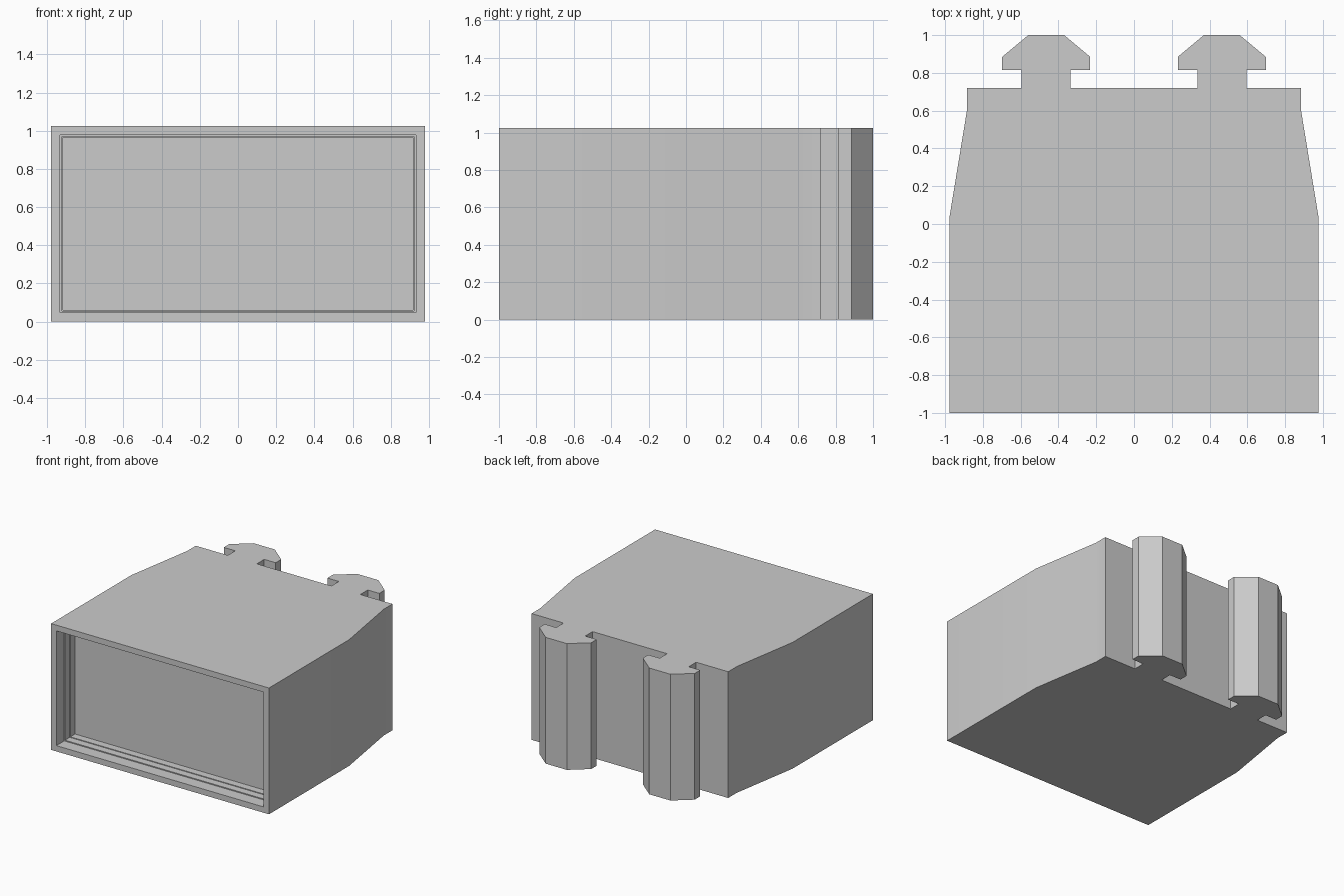
import bpy, bmesh
from math import radians
from mathutils import Vector

cube = bpy.data.objects.get("Cube")
if cube:
    bpy.data.objects.remove(cube, do_unlink=True)

HEIGHT = 1.025
CLIP_X = 0.465

grey = bpy.data.materials.new("light grey")
grey.use_nodes = True
colour = (0.6, 0.6, 0.6, 1)
grey.diffuse_color = colour
grey.node_tree.nodes["Principled BSDF"].inputs["Base Color"].default_value = colour

# Half of the plan outline: tapered side, then one mushroom-shaped clip
half_clip = [(0.13, 0.72), (0.13, 0.815), (0.233, 0.815), (0.233, 0.885), (0.095, 1.0)]
clip = [(CLIP_X + x, y) for x, y in half_clip]
clip += [(CLIP_X - x, y) for x, y in reversed(half_clip)]
half = [(0.978, -1), (0.978, 0.03), (0.883, 0.61), (0.883, 0.72)] + clip
outline = half + [(-x, y) for x, y in reversed(half)]

# Raise the outline into a solid block
bm = bmesh.new()
base = bm.faces.new([bm.verts.new((x, y, 0)) for x, y in outline])
raised = bmesh.ops.extrude_face_region(bm, geom=[base], use_keep_orig=True)["geom"]
bmesh.ops.translate(bm, vec=(0, 0, HEIGHT),
                    verts=[v for v in raised if isinstance(v, bmesh.types.BMVert)])
bmesh.ops.recalc_face_normals(bm, faces=bm.faces)

# Stepped recess in the front
front = min(bm.faces, key=lambda f: f.calc_center_median().y)
for rim, depth in ((0.047, 0.1), (0.008, 0.06), (0.006, 0.06)):
    bmesh.ops.inset_region(bm, faces=[front], thickness=rim, use_even_offset=True)
    front = bmesh.ops.extrude_discrete_faces(bm, faces=[front])["faces"][0]
    bmesh.ops.translate(bm, vec=Vector((0, depth, 0)), verts=front.verts)
bmesh.ops.recalc_face_normals(bm, faces=bm.faces)

mesh = bpy.data.meshes.new("clip_block")
bm.to_mesh(mesh)
bm.free()
mesh.materials.append(grey)
block = bpy.data.objects.new("clip_block", mesh)
bpy.context.collection.objects.link(block)

# Soft side bends, sharp corners
bpy.ops.object.select_all(action="DESELECT")
block.select_set(True)
bpy.context.view_layer.objects.active = block
bpy.ops.object.shade_smooth_by_angle(angle=radians(30))
